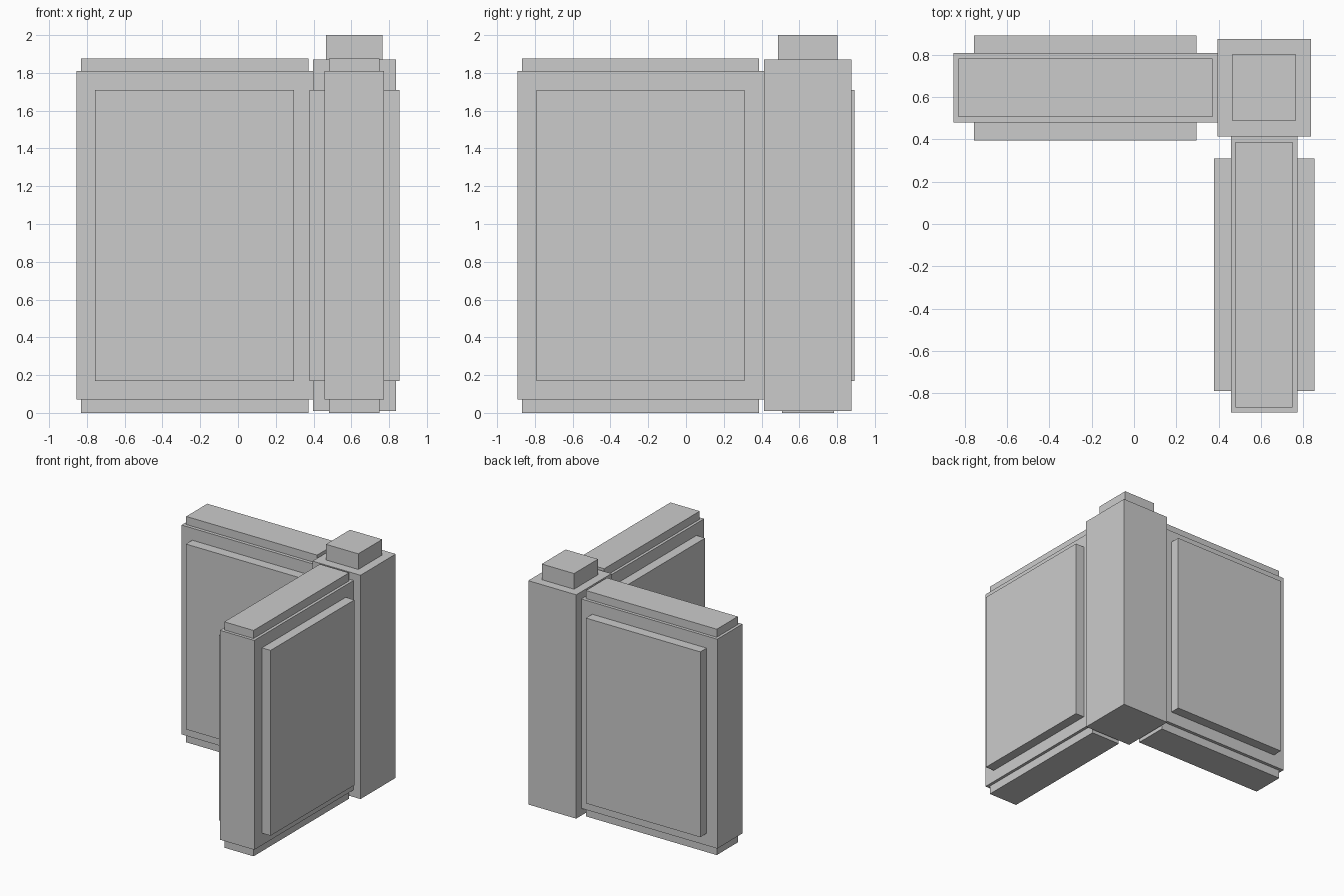
import bpy

if "Cube" in bpy.data.objects:
    bpy.data.objects.remove(bpy.data.objects["Cube"])


def box(name, x, y, z):
    """Axis-aligned box from (min, max) ranges."""
    bpy.ops.mesh.primitive_cube_add(size=1)
    ob = bpy.context.object
    ob.name = name
    ob.location = [(a + b) / 2 for a, b in (x, y, z)]
    ob.scale = [b - a for a, b in (x, y, z)]
    bpy.ops.object.transform_apply(location=True, rotation=False, scale=True)
    return ob


# Heights shared by both walls
BODY_Z = (0.07, 1.81)
RAIL_Z = ((0.0, 0.07), (1.81, 1.877))
PANEL_Z = (0.17, 1.71)


def wall(name, body, rail, panel):
    """Wall body with inset top and bottom rails and a raised panel on each face."""
    box(name + "_body", *body, BODY_Z)
    for part, z in zip(("bottom_rail", "top_rail"), RAIL_Z):
        box(f"{name}_{part}", *rail, z)
    box(name + "_raised_panel", *panel, PANEL_Z)


# Back wall along x, side wall along y
wall("back_wall", ((-0.854, 0.398), (0.479, 0.809)),
     ((-0.831, 0.372), (0.507, 0.783)), ((-0.756, 0.296), (0.396, 0.892)))
wall("side_wall", ((0.458, 0.774), (-0.892, 0.413)),
     ((0.481, 0.750), (-0.867, 0.387)), ((0.378, 0.854), (-0.791, 0.309)))

# Corner post with square cap
box("corner_post", (0.396, 0.837), (0.413, 0.876), (0.01, 1.87))
box("post_cap", (0.467, 0.764), (0.488, 0.803), (1.87, 2.0))
